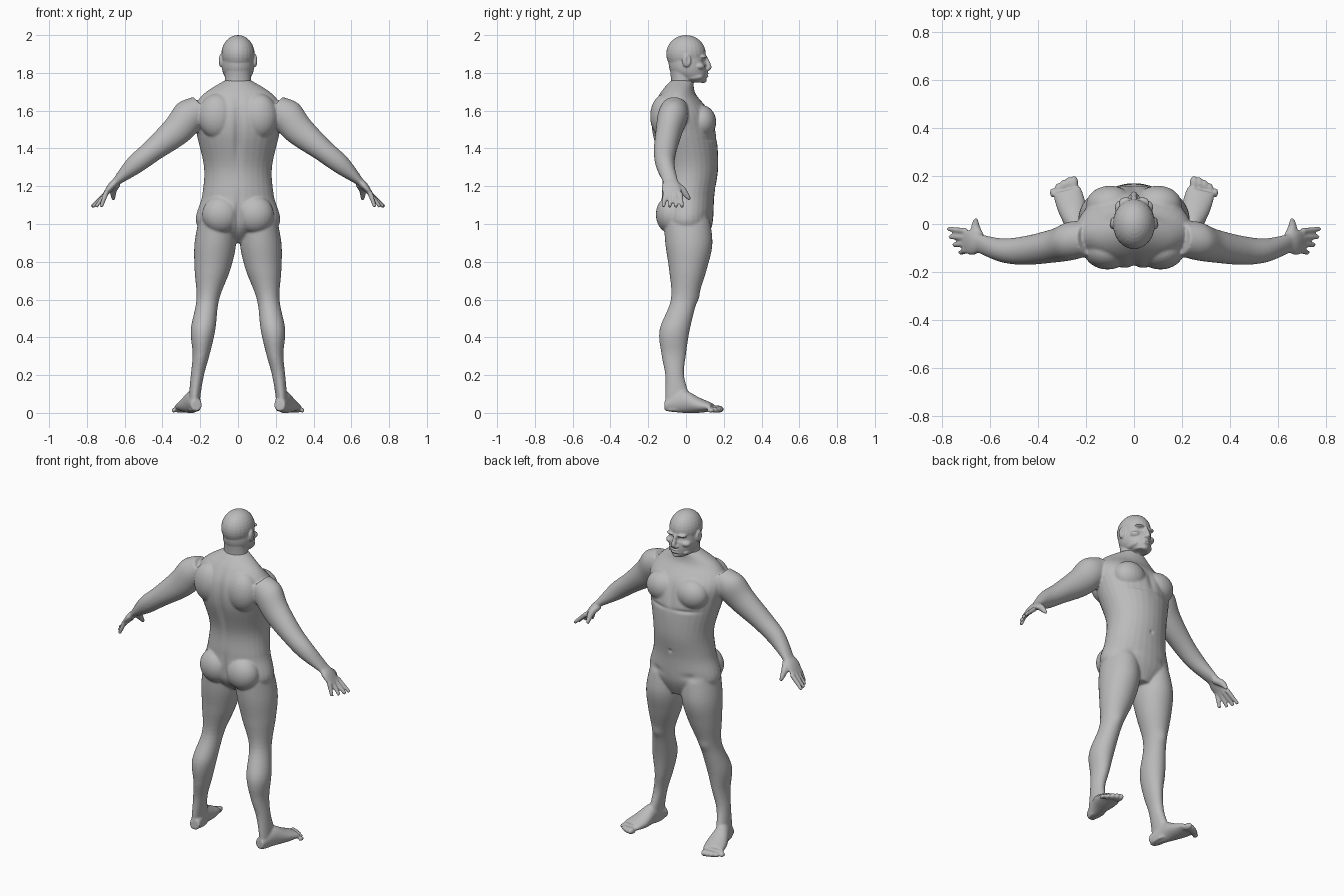
import bpy, bmesh, math
from mathutils import Vector, Matrix

cube = bpy.data.objects.get("Cube")
if cube:
    bpy.data.objects.remove(cube, do_unlink=True)

grey = (0.5, 0.5, 0.5, 1)
skin = bpy.data.materials.new("plain grey")
skin.use_nodes = True
skin.diffuse_color = grey
skin.node_tree.nodes["Principled BSDF"].inputs["Base Color"].default_value = grey

across, forward = Vector((1, 0, 0)), Vector((0, 1, 0))


def blend(before, start, end, after, t):
    """Catmull-Rom value between start and end."""
    slope_in, slope_out = (end - before) / 2, (after - start) / 2
    return (start + t * slope_in + t * t * (3 * (end - start) - 2 * slope_in - slope_out)
            + t ** 3 * (2 * (start - end) + slope_in + slope_out))


def smooth_rows(rows, steps=6):
    """Fill in rows between the given ones along a smooth curve."""
    padded = [rows[0], *rows, rows[-1]]
    filled = [[blend(*values, step / steps) for values in zip(*padded[i:i + 4])]
              for i in range(len(rows) - 1) for step in range(steps)]
    return filled + [rows[-1]]


def loft(bm, rows, u, v, segments=32):
    """Skin elliptical sections given as (centre x, y, z, radius along u, along v)."""
    angles = [math.tau * k / segments for k in range(segments)]
    rings = [[bm.verts.new(Vector((x, y, z)) + u * ru * math.cos(a) + v * rv * math.sin(a))
              for a in angles] for x, y, z, ru, rv in smooth_rows(rows)]
    for low, high in zip(rings, rings[1:]):
        for k in range(segments):
            bm.faces.new((low[k - 1], low[k], high[k], high[k - 1]))
    bm.faces.new(reversed(rings[0]))
    bm.faces.new(rings[-1])


def limb_column(bm, rows, side):
    """Upright loft from rows of (z, inner x, outer x, back y, front y)."""
    loft(bm, [(side * (inner + outer) / 2, (back + front) / 2, z,
               (outer - inner) / 2, (front - back) / 2)
              for z, inner, outer, back, front in rows], across, forward)


def centre_column(bm, rows):
    """Upright symmetric loft from rows of (z, half width, back y, front y)."""
    limb_column(bm, [(z, -half, half, back, front) for z, half, back, front in rows], 1)


def tube(bm, rows, side=1, reference=forward):
    """Loft whose sections stand across the line from the first to the last point."""
    rows = [(side * x, *rest) for x, *rest in rows]
    along = (Vector(rows[-1][:3]) - Vector(rows[0][:3])).normalized()
    u = (reference - along * reference.dot(along)).normalized()
    loft(bm, rows, u, along.cross(u))


def ball(bm, centre, radii, side=1):
    x, y, z = centre
    place = Matrix.Translation((side * x, y, z)) @ Matrix.Diagonal((*radii, 1))
    bmesh.ops.create_uvsphere(bm, u_segments=24, v_segments=16, radius=1, matrix=place)


def stroke_weight(point, centre, radii):
    """Soft falloff around a centre, mirrored left to right."""
    mirrored = (abs(point.x), point.y, point.z)
    return math.exp(-sum(((p - c) / r) ** 2 for p, c, r in zip(mirrored, centre, radii)))


def finish(name, bm, voxel, relaxing, strokes):
    """Fuse the volumes, relax them, then push soft strokes along the normals."""
    mesh = bpy.data.meshes.new(name)
    bm.to_mesh(mesh)
    bm.free()
    part = bpy.data.objects.new(name, mesh)
    bpy.context.collection.objects.link(part)
    fuse = part.modifiers.new("fuse", 'REMESH')
    fuse.mode, fuse.voxel_size = 'VOXEL', voxel
    relax = part.modifiers.new("relax", 'SMOOTH')
    relax.iterations = relaxing
    depsgraph = bpy.context.evaluated_depsgraph_get()
    mesh = bpy.data.meshes.new_from_object(part.evaluated_get(depsgraph))
    part.modifiers.clear()
    part.data = mesh
    normals = [vert.normal.copy() for vert in mesh.vertices]
    for vert, normal in zip(mesh.vertices, normals):
        vert.co += normal * sum(height * stroke_weight(vert.co, centre, radii)
                                for centre, radii, height in strokes)
    mesh.materials.clear()
    mesh.materials.append(skin)
    mesh.shade_smooth()


# Torso
body = bmesh.new()
centre_column(body, [
    (1.76, .07, -.08, .04), (1.69, .18, -.14, .05), (1.6, .24, -.18, .12),
    (1.48, .22, -.18, .16), (1.3, .18, -.13, .17), (1.15, .19, -.13, .15),
    (1, .22, -.13, .14), (.9, .08, -.03, .1)])

for side in (-1, 1):
    # Chest, shoulder blade and buttock
    ball(body, (.1, .08, 1.54), (.1, .08, .09), side)
    ball(body, (.11, -.11, 1.57), (.1, .08, .12), side)
    ball(body, (.09, -.08, 1.05), (.1, .08, .1), side)

    # Leg
    limb_column(body, [
        (1.06, .02, .2, -.12, .12), (.9, .01, .23, -.11, .14), (.76, .04, .23, -.09, .11),
        (.6, .1, .22, -.08, .06), (.44, .12, .25, -.14, .02), (.31, .15, .24, -.13, 0),
        (.2, .18, .25, -.11, -.01), (.08, .2, .26, -.11, .02), (.01, .2, .26, -.11, .02)], side)

    # Foot, then toes from big to little
    tube(body, [(.22, -.11, .04, .03, .03), (.24, -.02, .06, .04, .06),
                (.26, .07, .04, .06, .04), (.28, .14, .03, .06, .02)], side, across)
    for toe in range(5):
        fan = toe / 4
        size = .02 - .007 * fan
        ball(body, (.25 + .09 * fan, .17 - .04 * fan ** 2, size), (size * .9, size * 1.6, size), side)

    # Arm from shoulder to wrist
    tube(body, [(.19, -.06, 1.62, .07, .07), (.26, -.07, 1.57, .08, .09),
                (.33, -.09, 1.49, .07, .08), (.45, -.11, 1.39, .06, .06),
                (.55, -.11, 1.31, .05, .05), (.65, -.08, 1.22, .04, .02)], side)

    # Palm, then fingers from index to little
    tube(body, [(.63, -.08, 1.24, .03, .02), (.67, -.08, 1.2, .05, .02),
                (.71, -.07, 1.15, .05, .01)], side)
    for finger in range(4):
        fan = finger / 3
        knuckle = (.7, -.03 - .08 * fan, 1.16)
        tip = (.775 - .05 * fan ** 2, -.02 - .1 * fan, 1.09)
        tube(body, [(*knuckle, .014, .014), (*tip, .01, .01)], side)

    # Thumb
    tube(body, [(.64, -.06, 1.21, .02, .02), (.66, -.02, 1.18, .02, .02),
                (.66, .02, 1.13, .01, .01)], side, across)

spine = ((0, -.18, 1.45), (.02, .06, .2), -.016)
seat_cleft = ((0, -.15, 1.03), (.015, .07, .09), -.02)
breastbone = ((0, .17, 1.54), (.02, .05, .08), -.01)
chest_crease = ((.1, .16, 1.45), (.08, .06, .01), -.007)
navel = ((0, .16, 1.19), (.01, .04, .01), -.007)
groin_fold = ((.12, .13, 1.04), (.05, .05, .02), -.006)
kneecap = ((.16, .06, .61), (.03, .04, .03), .006)
finish("body", body, .006, 7,
       [spine, seat_cleft, breastbone, chest_crease, navel, groin_fold, kneecap])

# Skull, face and neck
head = bmesh.new()
ball(head, (0, 0, 1.9), (.088, .105, .1))
centre_column(head, [(1.92, .08, -.09, .1), (1.83, .085, -.09, .11),
                     (1.78, .07, -.06, .11), (1.75, .04, .02, .1)])
centre_column(head, [(1.86, .07, -.09, .04), (1.75, .07, -.08, .04), (1.67, .09, -.1, .03)])

# Nose, lips and chin
tube(head, [(0, .1, 1.89, .01, .01), (0, .12, 1.83, .014, .016), (0, .11, 1.81, .01, .01)],
     reference=across)
for lip_height in (1.783, 1.797):
    ball(head, (0, .105, lip_height), (.024, .015, .008))
ball(head, (0, .09, 1.76), (.025, .02, .014))

for side in (-1, 1):
    # Nostril, brow, cheekbone, jaw and ear
    ball(head, (.014, .11, 1.82), (.01, .014, .01), side)
    ball(head, (.034, .09, 1.886), (.03, .022, .01), side)
    ball(head, (.05, .07, 1.835), (.03, .03, .02), side)
    ball(head, (.05, .04, 1.78), (.02, .05, .02), side)
    ball(head, (.09, .003, 1.865), (.013, .024, .035), side)

eye_socket = ((.034, .1, 1.862), (.017, .03, .011), -.013)
eyelid = ((.034, .1, 1.861), (.01, .03, .006), .006)
mouth_line = ((0, .12, 1.79), (.024, .03, .003), -.005)
ear_hollow = ((.1, .01, 1.868), (.01, .01, .02), -.006)
finish("head", head, .004, 4, [eye_socket, eyelid, mouth_line, ear_hollow])
